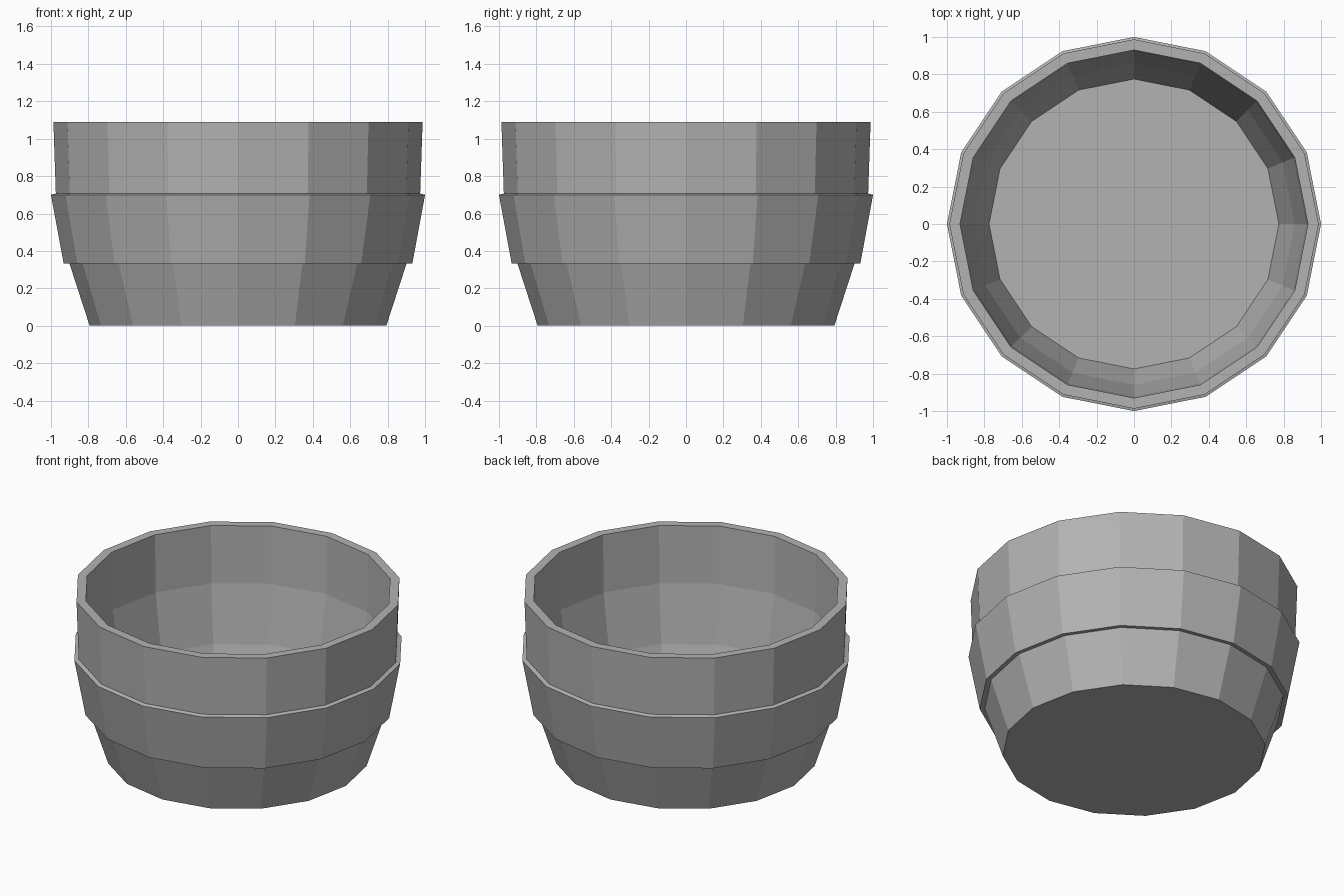
import bpy, bmesh
from math import cos, sin, pi

if "Cube" in bpy.data.objects:
    bpy.data.objects.remove(bpy.data.objects["Cube"])

SIDES = 16


def lathe(name, profile):
    """Revolve an open (radius, z) profile, capping both flat ends."""
    bm = bmesh.new()
    rings = [[bm.verts.new((r * cos(2 * pi * i / SIDES), r * sin(2 * pi * i / SIDES), z))
              for i in range(SIDES)] for r, z in profile]
    for a, b in zip(rings, rings[1:]):
        for i in range(SIDES):
            j = (i + 1) % SIDES
            bm.faces.new((a[i], a[j], b[j], b[i]))
    bm.faces.new(rings[0][::-1])
    bm.faces.new(rings[-1])
    bmesh.ops.recalc_face_normals(bm, faces=bm.faces)
    mesh = bpy.data.meshes.new(name)
    bm.to_mesh(mesh)
    bm.free()
    obj = bpy.data.objects.new(name, mesh)
    bpy.context.collection.objects.link(obj)
    return obj


# Stepped outer wall, flat rim, then inner wall down to the floor
bowl = lathe("bowl", [
    (0.793, 0.0), (0.902, 0.335),
    (0.932, 0.332), (1.0, 0.70),
    (0.974, 0.707), (0.987, 1.09),
    (0.93, 1.09), (0.922, 0.71), (0.86, 0.335), (0.775, 0.07),
])

# Dark grey
grey = bpy.data.materials.new("dark_grey")
grey.diffuse_color = (0.45, 0.45, 0.45, 1)
grey.use_nodes = True
grey.node_tree.nodes["Principled BSDF"].inputs["Base Color"].default_value = grey.diffuse_color
bowl.data.materials.append(grey)
